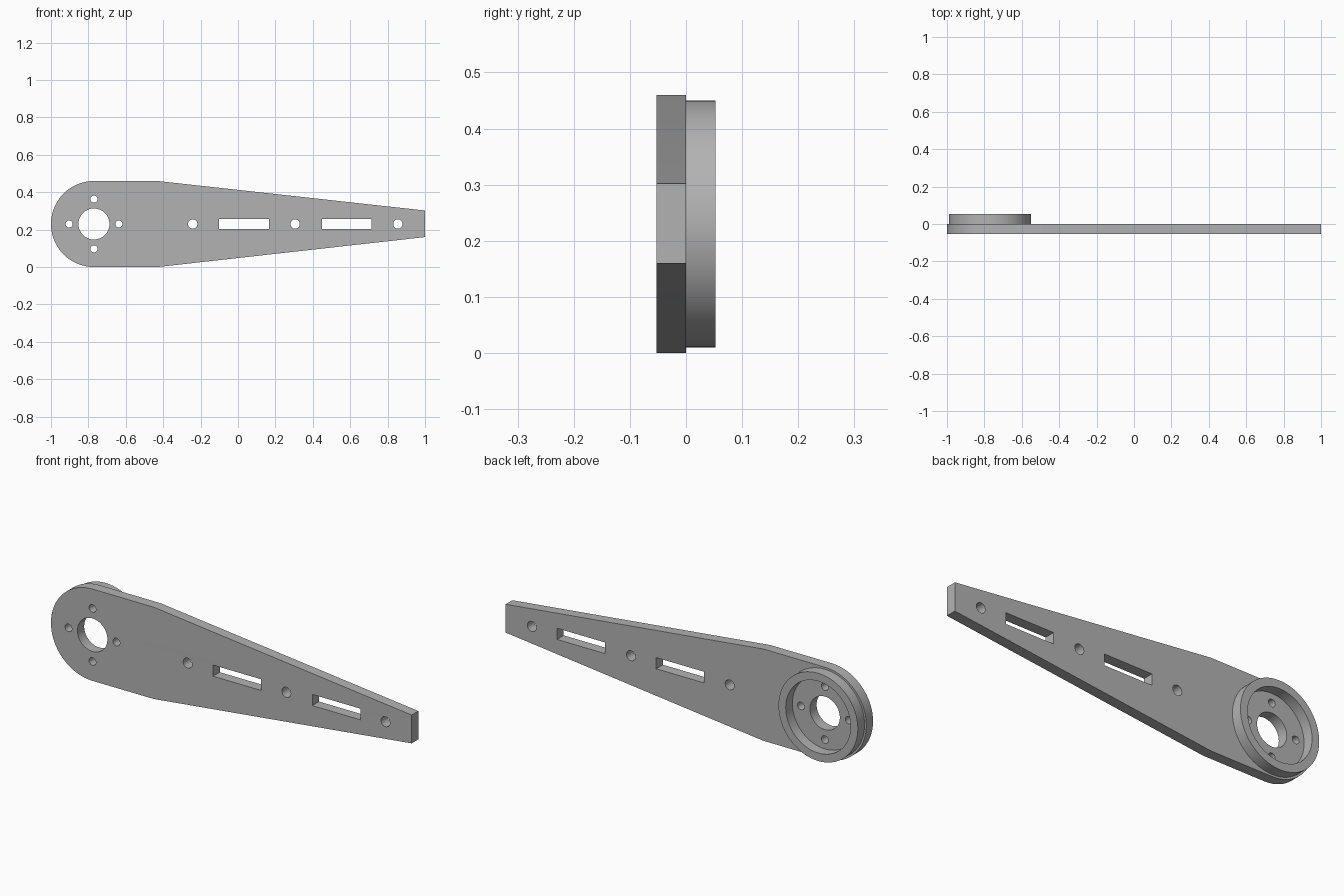
import bpy, bmesh
from math import cos, sin, pi, radians

cube = bpy.data.objects.get("Cube")
if cube:
    bpy.data.objects.remove(cube, do_unlink=True)

# Single grey finish
grey = bpy.data.materials.new("grey")
grey.use_nodes = True
colour = (0.45, 0.45, 0.45, 1)
grey.diffuse_color = colour
grey.node_tree.nodes["Principled BSDF"].inputs["Base Color"].default_value = colour

THICK = 0.053          # plate thickness and rim height
HUB_X, HUB_Z, HUB_R = -0.77, 0.23, 0.23


def arc(cx, cz, r, start=0.0, sweep=2 * pi, n=48):
    """Points along an arc; a full circle omits the repeated end point."""
    count = n if sweep >= 2 * pi else n + 1
    return [(cx + r * cos(start + sweep * i / n),
             cz + r * sin(start + sweep * i / n)) for i in range(count)]


def slot(cx, cz, w, h):
    return [(cx + sx * w / 2, cz + sz * h / 2)
            for sx, sz in ((-1, -1), (1, -1), (1, 1), (-1, 1))]


def extrude_profile(name, loops, y_front, depth):
    """Fill an outline with holes in the x-z plane and thicken it along y."""
    curve = bpy.data.curves.new(name + "_profile", "CURVE")
    curve.dimensions = "2D"
    curve.fill_mode = "BOTH"
    curve.extrude = depth / 2
    for loop in loops:
        spline = curve.splines.new("POLY")
        spline.points.add(len(loop) - 1)
        for point, (x, z) in zip(spline.points, loop):
            point.co = (x, z, 0, 1)
        spline.use_cyclic_u = True
    obj = bpy.data.objects.new(name, curve)
    bpy.context.collection.objects.link(obj)
    obj.rotation_euler.x = radians(90)
    obj.location.y = y_front + depth / 2
    bpy.ops.object.select_all(action="DESELECT")
    obj.select_set(True)
    bpy.context.view_layer.objects.active = obj
    bpy.ops.object.convert(target="MESH")
    obj = bpy.context.object
    obj.name = name

    # Join caps to walls and keep only the curved walls smooth
    bm = bmesh.new()
    bm.from_mesh(obj.data)
    bmesh.ops.remove_doubles(bm, verts=bm.verts, dist=1e-5)
    bmesh.ops.recalc_face_normals(bm, faces=bm.faces)
    bm.to_mesh(obj.data)
    bm.free()
    bpy.ops.object.transform_apply(location=True, rotation=True, scale=True)
    obj.data.materials.clear()
    obj.data.materials.append(grey)
    bpy.ops.object.shade_smooth_by_angle(angle=radians(30))
    return obj


# Tapered arm outline with a round hub end
outline = arc(HUB_X, HUB_Z, HUB_R, pi / 2, pi, 48)
outline += [(-0.43, 0), (1, 0.16), (1, 0.302), (-0.43, 2 * HUB_R)]

# Hub bore with four screw holes around it
holes = [arc(HUB_X, HUB_Z, 0.083)]
for i in range(4):
    a = i * pi / 2
    holes.append(arc(HUB_X + 0.133 * cos(a), HUB_Z + 0.133 * sin(a), 0.019, n=24))

# Round holes and slots along the arm
holes += [arc(x, HUB_Z, 0.025, n=24) for x in (-0.242, 0.305, 0.855)]
holes += [slot(x, HUB_Z, 0.266, 0.056) for x in (0.032, 0.582)]
extrude_profile("arm_plate", [outline] + holes, -THICK, THICK)

# Raised rim on the back of the hub
extrude_profile("hub_rim", [arc(HUB_X, HUB_Z, 0.22, n=64),
                            arc(HUB_X, HUB_Z, 0.18, n=64)], 0, THICK)
